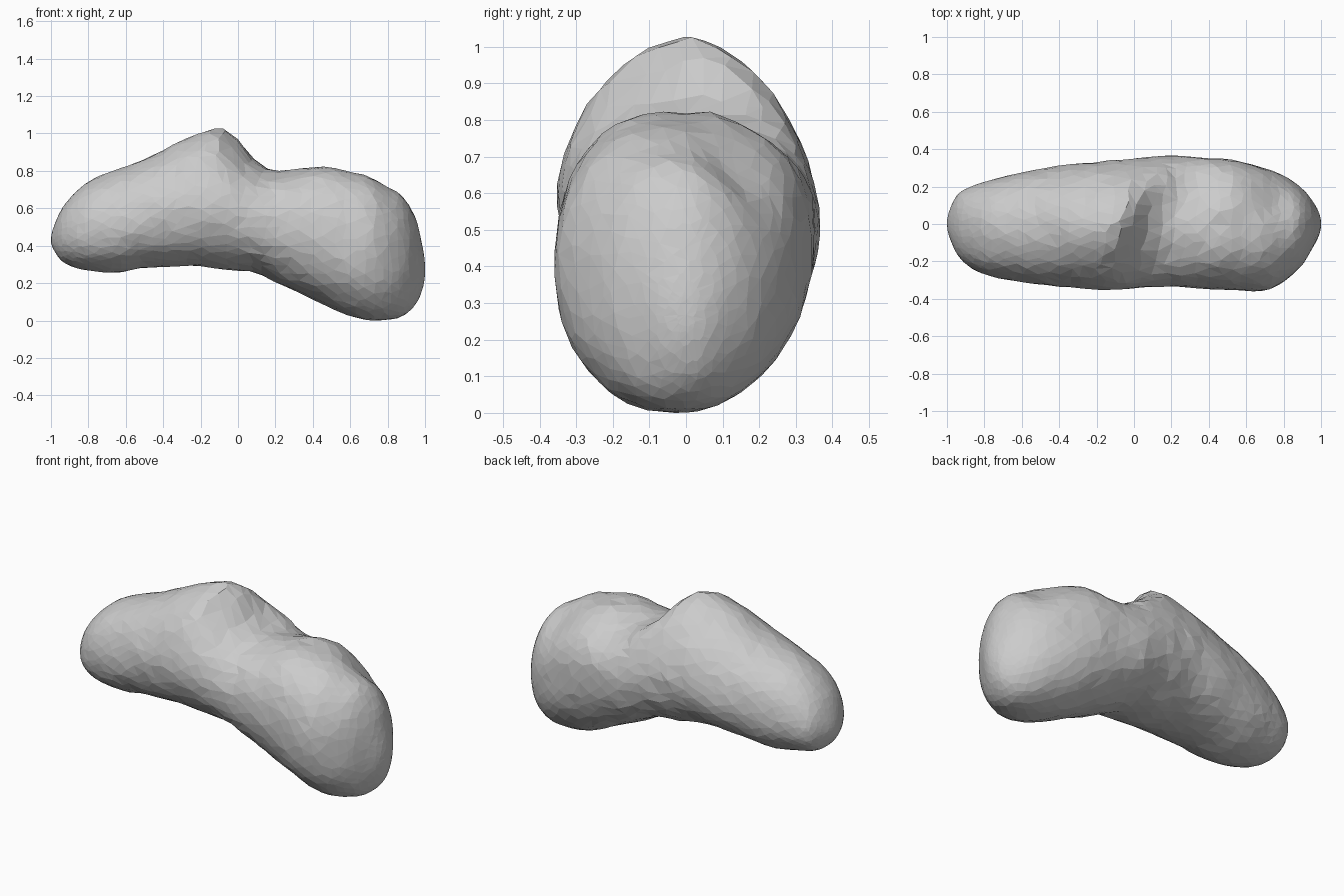
import bpy, bmesh, math, random
from mathutils import Vector, noise

if "Cube" in bpy.data.objects:
    bpy.data.objects.remove(bpy.data.objects["Cube"])

random.seed(4)

# Side outline: x, top z, bottom z
SIDE = [(-1, .43, .43), (-.98, .52, .37), (-.93, .62, .31), (-.8, .745, .27),
        (-.65, .81, .26), (-.5, .865, .285), (-.3, .965, .295), (-.2, 1.01, .295),
        (-.1, 1.035, .275), (-.04, 1.0, .27), (.02, .925, .27), (.08, .855, .265),
        (.14, .815, .24), (.2, .80, .205), (.3, .81, .16), (.46, .83, .085),
        (.6, .80, .025), (.7, .775, .005), (.8, .72, .005), (.88, .67, .025),
        (.95, .55, .09), (.98, .43, .15), (1, .27, .27)]
# Plan outline: x, front y, back y
PLAN = [(-1, 0, 0), (-.98, -.09, .09), (-.94, -.17, .16), (-.87, -.235, .20),
        (-.8, -.27, .225), (-.6, -.31, .275), (-.4, -.335, .31), (-.2, -.35, .33),
        (0, -.345, .35), (.2, -.335, .365), (.4, -.345, .355), (.55, -.355, .34),
        (.7, -.355, .30), (.8, -.31, .26), (.9, -.22, .19), (.96, -.12, .115), (1, 0, 0)]
# Section shape: x, height fraction of widest point, front and back upper roundness
SHAPE = [(-1, .5, 2, 2), (-.6, .46, 2.1, 2.1), (-.1, .44, 1.7, 1.7),
         (.15, .5, 2.2, 2.3), (.5, .5, 2.4, 2.6), (.75, .5, 2.3, 2.2), (1, .5, 1.8, 1.8)]
# Hollows (and one raised shoulder) on top: x, y, radius x, radius y, depth
HOLLOWS = [(.37, .25, .16, .13, .06), (.1, .27, .11, .12, -.05), (.76, .17, .13, .13, .065)]


def sample(table, t):
    """Smooth interpolation, parametrised so the rounded ends stay round."""
    ts = [math.acos(max(-1, min(1, -r[0]))) for r in table]
    i = 0
    while i < len(ts) - 2 and t > ts[i + 1]:
        i += 1
    h = ts[i + 1] - ts[i]
    u = (t - ts[i]) / h
    out = []
    for c in range(1, len(table[0])):
        v = [r[c] for r in table]

        def slope(k):
            a, b = max(k - 1, 0), min(k + 1, len(v) - 1)
            return (v[b] - v[a]) / (ts[b] - ts[a])
        out.append((2*u**3 - 3*u**2 + 1) * v[i] + (u**3 - 2*u**2 + u) * h * slope(i)
                   + (3*u**2 - 2*u**3) * v[i + 1] + (u**3 - u**2) * h * slope(i + 1))
    return out


def section_point(t, a):
    x = -math.cos(t)
    top, bottom = sample(SIDE, t)
    front, back = sample(PLAN, t)
    frac, n_front, n_back = sample(SHAPE, t)
    mid = bottom + (top - bottom) * frac
    c, s = math.cos(a), math.sin(a)
    n = (n_back if c > 0 else n_front) if s > 0 else 2.15
    y = (front + back) / 2 + (back - front) / 2 * math.copysign(abs(c) ** (2 / n), c)
    z = mid + ((top - mid) if s > 0 else (mid - bottom)) * math.copysign(abs(s) ** (2 / n), s)
    if s > 0:
        for hx, hy, rx, ry, depth in HOLLOWS:
            z -= depth * s * math.exp(-((x - hx) / rx) ** 2 - ((y - hy) / ry) ** 2)
        # The crest runs diagonally across the top
        x += .28 * y * s * math.exp(-(x / .22) ** 2)
    p = Vector((x, y, z))
    # Lumpy surface
    return p + .007 * math.sin(t) * noise.noise_vector(p * 7)


# Rock body lofted from sections along its length, with irregular facets
RINGS, SIDES = 46, 34
bm = bmesh.new()
left = bm.verts.new((-1, 0, .43))
right = bm.verts.new((1, 0, .27))
rings = []
for i in range(1, RINGS):
    off = .5 * (i % 2)
    ring = []
    for j in range(SIDES):
        t = math.pi * (i + random.uniform(-.3, .3)) / RINGS
        a = math.tau * (j + off + random.uniform(-.25, .25)) / SIDES
        ring.append(bm.verts.new(section_point(t, a)))
    rings.append(ring)
for i, (r0, r1) in enumerate(zip(rings, rings[1:])):
    for j in range(SIDES):
        k = (j + 1) % SIDES
        if i % 2:
            bm.faces.new((r0[j], r0[k], r1[j]))
            bm.faces.new((r0[k], r1[k], r1[j]))
        else:
            bm.faces.new((r0[j], r0[k], r1[k]))
            bm.faces.new((r0[j], r1[k], r1[j]))
for j in range(SIDES):
    k = (j + 1) % SIDES
    bm.faces.new((left, rings[0][k], rings[0][j]))
    bm.faces.new((right, rings[-1][j], rings[-1][k]))
bmesh.ops.beautify_fill(bm, faces=bm.faces[:], edges=bm.edges[:], method='ANGLE')
bmesh.ops.recalc_face_normals(bm, faces=bm.faces[:])

# Roughen the facets slightly, then rest on the ground plane
bm.normal_update()
for v in bm.verts:
    v.co += v.normal * random.uniform(-.003, .003) * (1 - v.co.x ** 2)
low = min(v.co.z for v in bm.verts)
bmesh.ops.translate(bm, verts=bm.verts[:], vec=(0, 0, -low))

mesh = bpy.data.meshes.new("asteroid_body")
bm.to_mesh(mesh)
bm.free()
body = bpy.data.objects.new("asteroid_body", mesh)
bpy.context.collection.objects.link(body)
